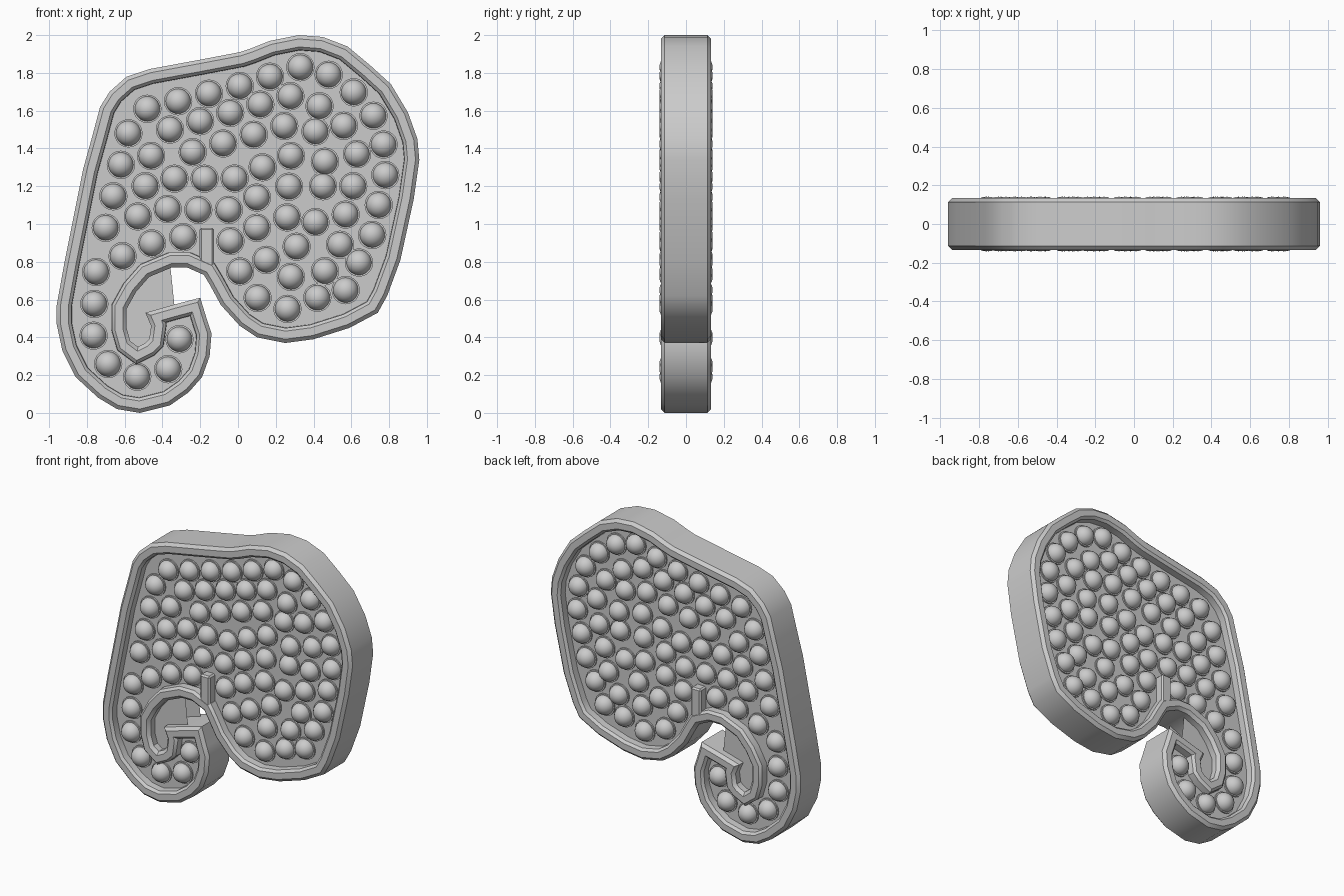
import bpy
import bmesh
from mathutils import Vector, Matrix

if "Cube" in bpy.data.objects:
    bpy.data.objects.remove(bpy.data.objects["Cube"], do_unlink=True)

UNIT = 0.01          # outlines and rows are written in hundredths
HALF_DEPTH = 0.133   # front and back of the rim
PLATE = 0.07         # front and back of the recessed plate
BALL = 0.067

grey = bpy.data.materials.new("light grey silicone")
grey.use_nodes = True
grey.diffuse_color = (0.6, 0.6, 0.6, 1)
grey.node_tree.nodes["Principled BSDF"].inputs["Base Color"].default_value = grey.diffuse_color


def make_object(name, bm):
    """Turn a bmesh into a smooth shaded object with sharp edges kept."""
    bmesh.ops.recalc_face_normals(bm, faces=bm.faces[:])
    mesh = bpy.data.meshes.new(name)
    bm.to_mesh(mesh)
    bm.free()
    mesh.materials.append(grey)
    obj = bpy.data.objects.new(name, mesh)
    bpy.context.collection.objects.link(obj)
    bpy.ops.object.select_all(action="DESELECT")
    obj.select_set(True)
    bpy.context.view_layer.objects.active = obj
    bpy.ops.object.shade_smooth_by_angle(angle=0.6)
    return obj


def inset(points, distance):
    """Move a clockwise outline inwards with mitred corners."""
    result = []
    for i, p in enumerate(points):
        a = (p - points[i - 1]).normalized()
        b = (points[(i + 1) % len(points)] - p).normalized()
        na, nb = Vector((a.y, -a.x)), Vector((b.y, -b.x))
        result.append(p + (na + nb) * distance / (1 + na.dot(nb)))
    return result


def along(path, count):
    """Evenly spaced points on a polyline."""
    pts = [Vector(p) * UNIT for p in path]
    lengths = [(q - p).length for p, q in zip(pts, pts[1:])]
    for i in range(count):
        d = sum(lengths) * i / max(count - 1, 1)
        k = 0
        while k < len(lengths) - 1 and d > lengths[k]:
            d -= lengths[k]
            k += 1
        yield pts[k].lerp(pts[k + 1], d / lengths[k]) if lengths else pts[0]


# Outline: ear and head, then the inside of the trunk curl, then the trunk
ear_edge = [(32, 200), (45, 199), (58, 194), (70, 184), (81, 174), (90, 159),
            (95, 145), (96, 134), (93, 113), (86, 81), (79, 62), (74, 53),
            (59, 45), (40, 39), (25, 37), (10, 40), (1, 46), (-9, 57), (-15, 68)]
curl_edge = [(-18, 73), (-27, 77), (-35, 77), (-47, 72), (-54, 64), (-59, 55),
             (-59, 45), (-57, 38), (-53, 35), (-49, 37), (-47, 39), (-46, 46),
             (-49, 53), (-35, 57), (-20, 61)]
trunk_edge = [(-16, 48), (-14, 42), (-15, 30), (-19, 19), (-26, 11), (-36, 4),
              (-52, 0), (-64, 2), (-74, 8), (-86, 19), (-93, 33), (-96, 47),
              (-96, 57), (-92, 79), (-82, 129), (-77, 147), (-73, 162),
              (-68, 170), (-59, 178), (-47, 182), (-20, 187), (1, 191),
              (7, 193), (17, 197)]
outline = [Vector(p) * UNIT for p in ear_edge + curl_edge + trunk_edge]

# Rim and recessed plate: one cross-section swept round the outline
half = [(0.08, PLATE), (0.078, 0.117), (0.062, HALF_DEPTH),
        (0.02, HALF_DEPTH), (0, 0.113)]
section = [(d, -y) for d, y in half] + half[::-1]
bm = bmesh.new()
rings = [[bm.verts.new((p.x, y, p.y)) for p in inset(outline, d)] for d, y in section]
for lower, upper in zip(rings, rings[1:]):
    for i in range(len(outline)):
        bm.faces.new((lower[i - 1], lower[i], upper[i], upper[i - 1]))
plates = [bm.faces.new(rings[0]), bm.faces.new(rings[-1])]
bmesh.ops.triangulate(bm, faces=plates)
make_object("rim_and_plate", bm)

# Short wall between ear and trunk
bm = bmesh.new()
bmesh.ops.create_cube(bm, size=1, matrix=Matrix.Translation((-0.165, 0, 0.875))
                      @ Matrix.Diagonal((0.075, 2 * HALF_DEPTH - 0.004, 0.21, 1)))
bmesh.ops.bevel(bm, geom=bm.edges[:], offset=0.01, segments=1, affect="EDGES")
make_object("divider_wall", bm)

# Rows of bubbles: path and number of bubbles
rows = [
    ([(-48, 161), (1, 173), (33, 183)], 6),
    ([(48, 179), (61, 170), (72, 157), (77, 143), (78, 126), (71, 94), (57, 65)], 9),
    ([(42, 61), (26, 55), (10, 61), (1, 75), (-4, 91)], 5),
    ([(-58, 148), (-70, 98)], 4),
    ([(-29, 93), (-45, 90), (-61, 83), (-75, 76), (-77, 42), (-69, 26),
      (-54, 19), (-37, 23), (-31, 39)], 10),
    ([(-53, 104), (-37, 108), (-6, 107), (10, 114)], 5),
    ([(-49, 120), (-35, 124), (-2, 124), (13, 130)], 5),
    ([(-46, 136)], 1),
    ([(-24, 138), (25, 152), (41, 149)], 5),
    ([(-36, 150), (29, 168), (44, 162), (56, 152)], 7),
    ([(28, 136), (26, 103), (31, 88), (28, 72)], 5),
    ([(46, 133), (45, 120)], 2),
    ([(41, 101), (57, 105)], 2),
    ([(63, 137), (61, 120)], 2),
    ([(10, 98), (15, 81)], 2),
    ([(54, 89), (46, 75)], 2),
]
spots = [p for path, count in rows for p in along(path, count)]

# Bubbles with a thin collar, on both sides
upright = Matrix.Rotation(1.5708, 4, "X")
for side, name in ((-1, "front"), (1, "back")):
    balls, collars = bmesh.new(), bmesh.new()
    for p in spots:
        bmesh.ops.create_uvsphere(
            balls, u_segments=20, v_segments=12, radius=BALL,
            matrix=Matrix.Translation((p.x, side * 0.074, p.y)) @ upright)
        bmesh.ops.create_cone(
            collars, cap_ends=True, segments=20, radius1=0.075, radius2=0.075, depth=0.02,
            matrix=Matrix.Translation((p.x, side * PLATE, p.y)) @ upright)
    make_object(name + "_bubbles", balls)
    make_object(name + "_collars", collars)
